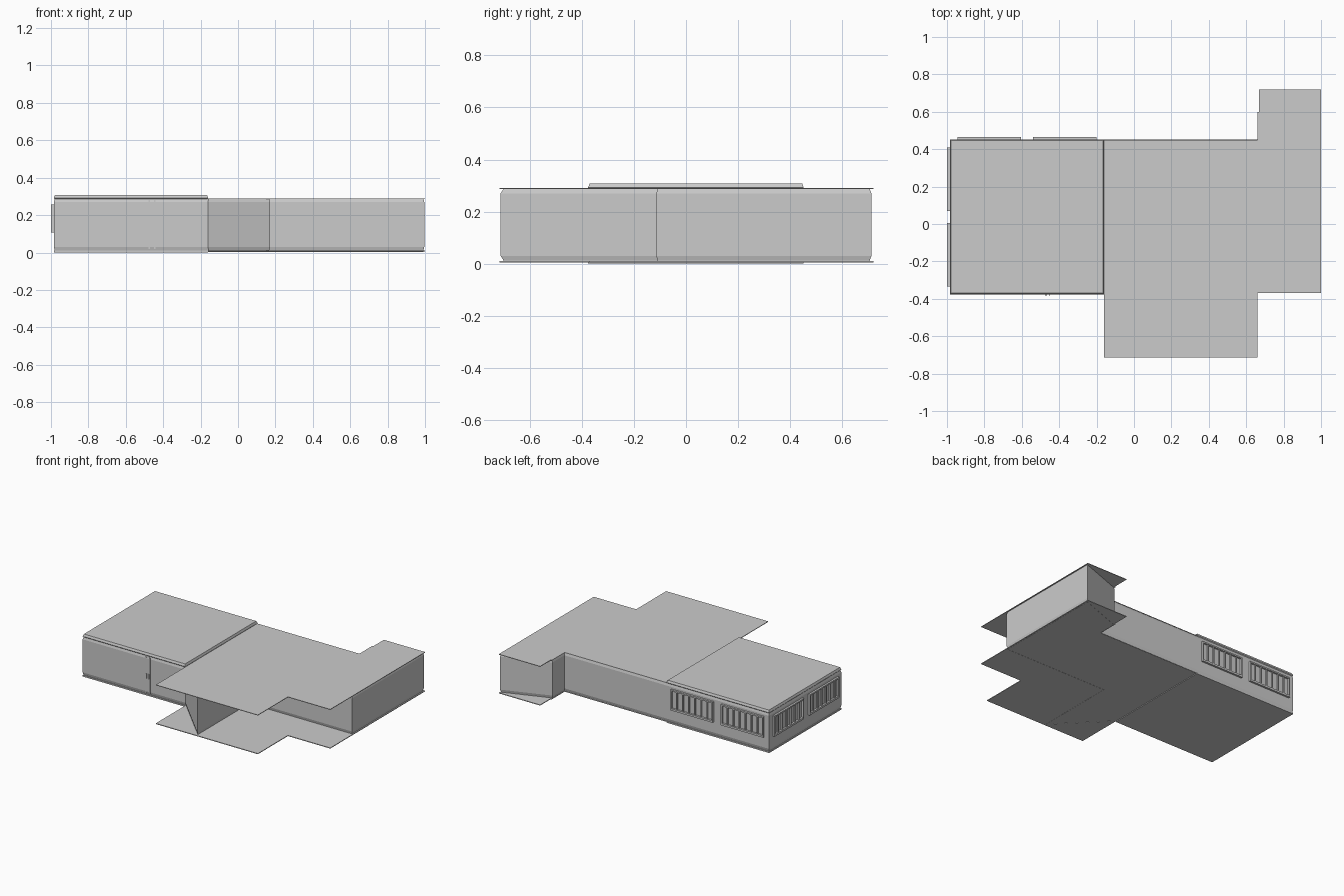
import bpy, bmesh, math
from mathutils import Vector

if "Cube" in bpy.data.objects:
    bpy.data.objects.remove(bpy.data.objects["Cube"])


def make(name, bm, normals=True):
    if normals:
        bmesh.ops.recalc_face_normals(bm, faces=bm.faces)
    me = bpy.data.meshes.new(name)
    bm.to_mesh(me)
    bm.free()
    ob = bpy.data.objects.new(name, me)
    bpy.context.collection.objects.link(ob)
    return ob


def add_box(bm, x0, x1, y0, y1, z0, z1):
    v = bmesh.ops.create_cube(bm, size=1)["verts"]
    for p in v:
        p.co = Vector(((x0 + x1) / 2 + p.co.x * (x1 - x0),
                       (y0 + y1) / 2 + p.co.y * (y1 - y0),
                       (z0 + z1) / 2 + p.co.z * (z1 - z0)))


def slab(name, outline, z0, z1):
    bm = bmesh.new()
    f = bm.faces.new([bm.verts.new((x, y, z0)) for x, y in outline])
    r = bmesh.ops.extrude_face_region(bm, geom=[f], use_keep_orig=True)
    for g in r["geom"]:
        if isinstance(g, bmesh.types.BMVert):
            g.co.z = z1
    return make(name, bm)


# Inset a counter-clockwise outline with mitred corners
def inset(path, d):
    out, n = [], len(path)
    for i in range(n):
        p, a, b = (Vector(path[j % n]) for j in (i, i - 1, i + 1))
        e1, e2 = (p - a).normalized(), (b - p).normalized()
        n1, n2 = Vector((-e1.y, e1.x)), Vector((-e2.y, e2.x))
        out.append(p + (n1 + n2) * d / (1 + n1.dot(n2)))
    return out


def loft(name, path, profile, cap=False):
    bm = bmesh.new()
    rings = [[bm.verts.new((p.x, p.y, z)) for p in inset(path, d)] for d, z in profile]
    n = len(path)
    for r, s in zip(rings, rings[1:]):
        for i in range(n):
            j = (i + 1) % n
            bm.faces.new((r[i], r[j], s[j], s[i]))
    if cap:
        bm.faces.new(rings[-1])
    return make(name, bm, False)


# Outer walls: room, angled corridor entry, right wing and angled end
walls = [(-.985, -.376), (-.16, -.376), (.172, -.712), (.172, -.114), (.996, -.114),
         (.996, .712), (.66, .59), (.66, .452), (-.985, .452)]
loft("outer_walls", walls, [(.005, .004), (.005, .012), (0, .03), (0, .27), (.005, .288)])

# Corridor floor and ceiling plates overhang the walls
plates = [(-.16, -.715), (.66, -.715), (.66, -.37), (1, -.37), (1, .72),
          (.668, .72), (.668, .6), (.66, .6), (.66, .45), (-.16, .45)]
slab("corridor_floor", plates, .005, .01)
slab("corridor_ceiling", plates, .286, .29)

# Room floor and raised roof
room = [(-.985, -.376), (-.16, -.376), (-.16, .452), (-.985, .452)]
slab("room_floor", room, 0, .01)
loft("room_roof", room, [(.005, .286), (0, .292), (.006, .308)], cap=True)


# Barred windows, built along x then placed on each wall
def window(name, loc, angle):
    w, h, d = .17, .15, .014
    bm = bmesh.new()
    add_box(bm, -w, w, 0, d, 0, .014)
    add_box(bm, -w, w, 0, d, h - .01, h)
    for s in (-1, 1):
        c = s * (w - .005)
        add_box(bm, c - .005, c + .005, 0, d, 0, h)
    for i in range(6):
        c = -w + (i + 1) * 2 * w / 7
        add_box(bm, c - .004, c + .004, .002, d - .003, .012, h - .008)
    ob = make(name, bm)
    ob.location, ob.rotation_euler.z = loc, angle


for i, x in enumerate((-.775, -.37)):
    window(f"back_window_{i + 1}", (x, .452, .106), 0)
for i, y in enumerate((-.165, .24)):
    window(f"left_window_{i + 1}", (-.985, y, .106), math.pi / 2)

# Double door seam strips and handles on the front wall
bm = bmesh.new()
for x in (-.475, -.445):
    add_box(bm, x - .004, x + .004, -.378, -.374, .02, .28)
make("door_seams", bm)
bm = bmesh.new()
for x in (-.47, -.45):
    add_box(bm, x - .002, x + .002, -.384, -.376, .125, .16)
make("door_handles", bm)
